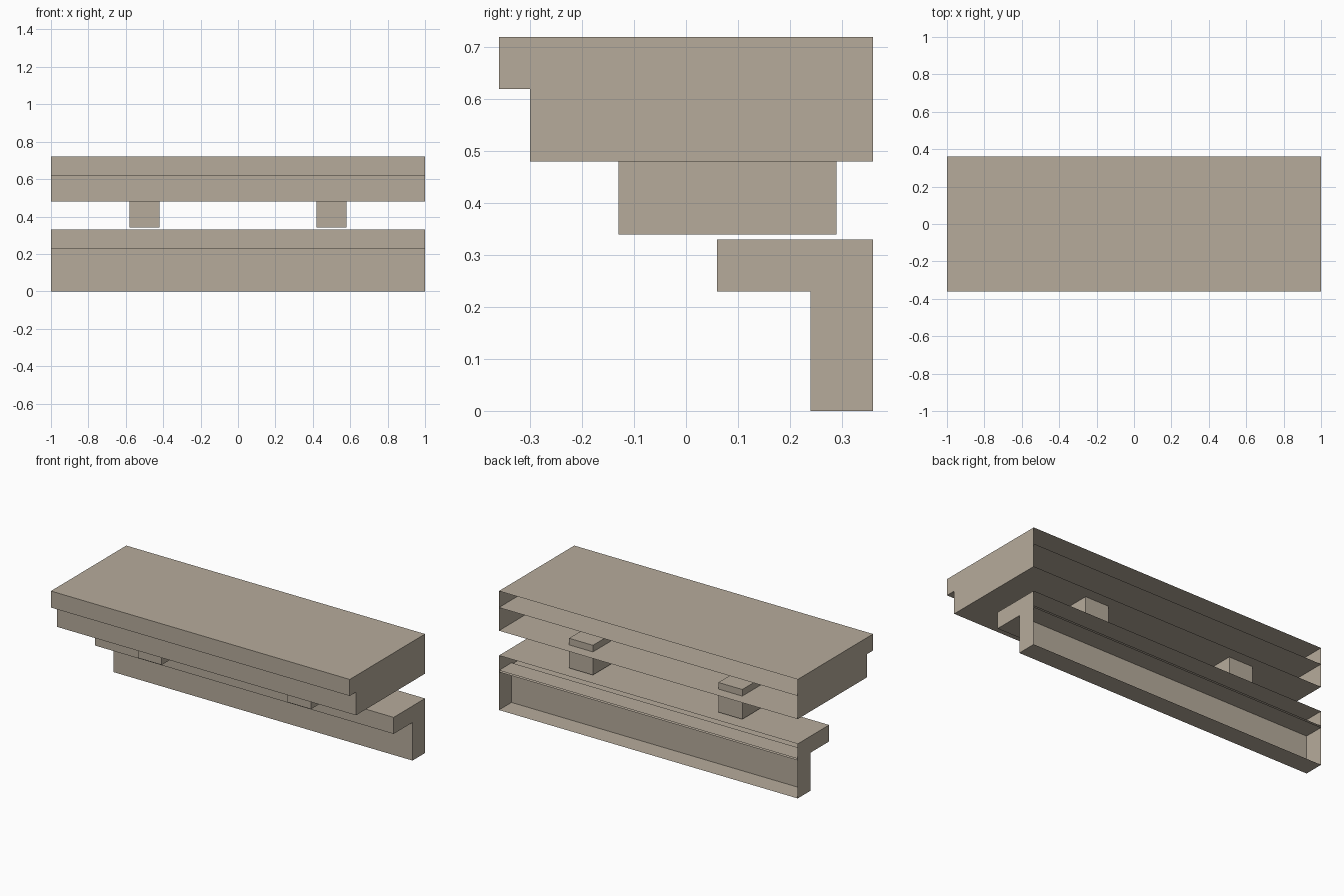
import bpy
import bmesh

if "Cube" in bpy.data.objects:
    bpy.data.objects.remove(bpy.data.objects["Cube"])

stone = bpy.data.materials.new("warm_stone")
stone.diffuse_color = (0.47, 0.41, 0.33, 1.0)
stone.use_nodes = True
stone.node_tree.nodes["Principled BSDF"].inputs["Base Color"].default_value = stone.diffuse_color


def block(name, x, y, z, open_back=False):
    """Axis-aligned box from (min, max) ranges, optionally without its wall-side face."""
    bm = bmesh.new()
    bmesh.ops.create_cube(bm, size=1.0)
    for v in bm.verts:
        v.co = [r[0] + (c + 0.5) * (r[1] - r[0]) for c, r in zip(v.co, (x, y, z))]
    bm.normal_update()
    if open_back:
        back = [f for f in bm.faces if f.normal.y > 0.9]
        bmesh.ops.delete(bm, geom=back, context='FACES_ONLY')
    mesh = bpy.data.meshes.new(name)
    bm.to_mesh(mesh)
    bm.free()
    mesh.materials.append(stone)
    obj = bpy.data.objects.new(name, mesh)
    bpy.context.collection.objects.link(obj)
    return obj


FULL = (-1.0, 1.0)
BACK = 0.36

# Upper cornice: projecting cap over a deeper course, both open to the wall
block("cornice_cap", FULL, (-0.36, BACK), (0.62, 0.72), True)
block("cornice_course", FULL, (-0.30, BACK), (0.48, 0.62), True)

# Pair of support brackets let into the cornice course
for side, cx in (("left", -0.5), ("right", 0.5)):
    block(side + "_bracket", (cx - 0.08, cx + 0.08), (-0.13, 0.29), (0.34, 0.52))

# Lower ledge and the frieze board beneath it, open to the wall
block("lower_ledge", FULL, (0.06, BACK), (0.23, 0.33), True)
block("frieze_board", FULL, (0.24, BACK), (0.0, 0.24), True)
